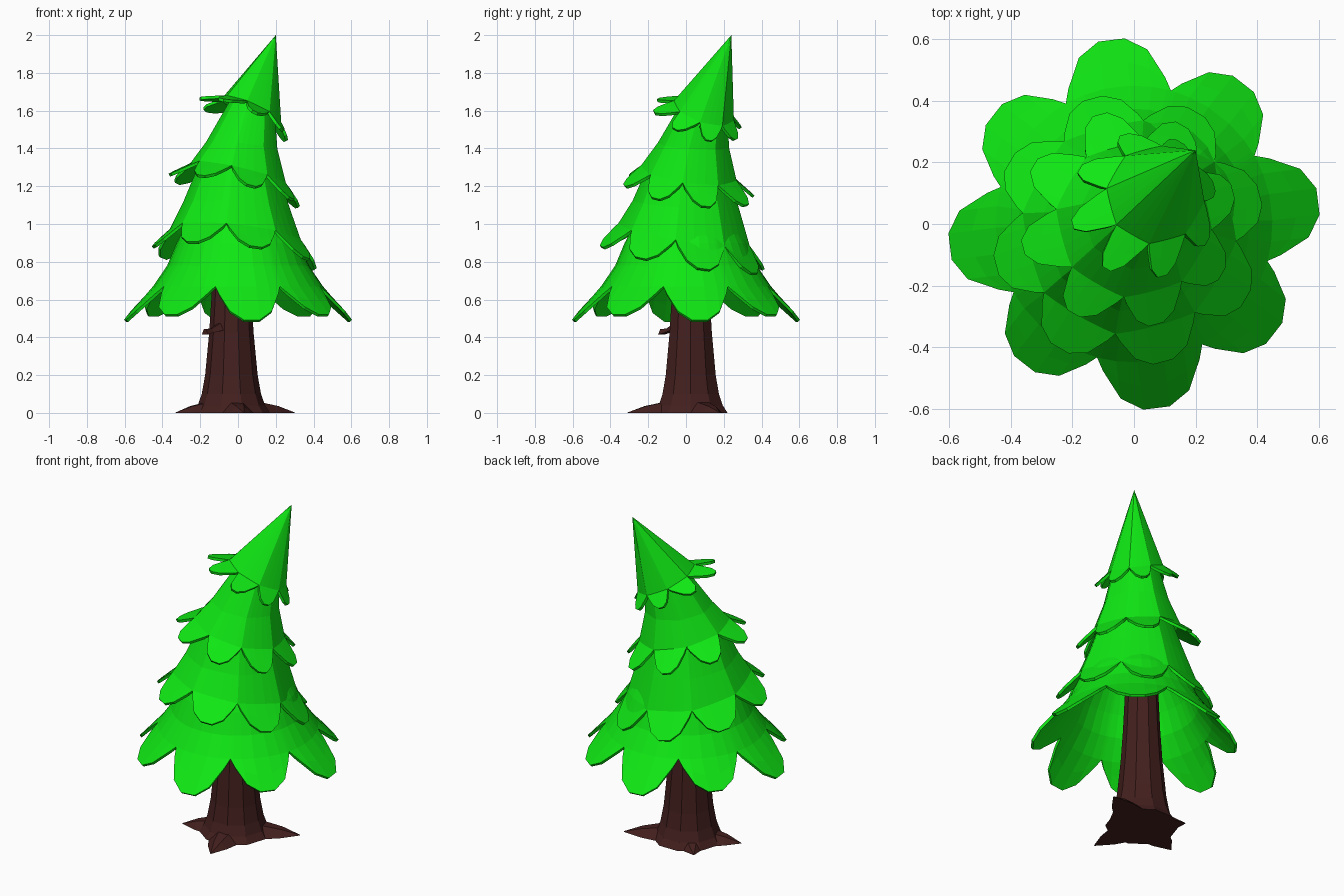
import bpy, bmesh
from math import cos, sin, pi, radians
from mathutils import Vector

if "Cube" in bpy.data.objects:
    bpy.data.objects.remove(bpy.data.objects["Cube"])


def material(name, color):
    m = bpy.data.materials.new(name)
    m.diffuse_color = color
    m.use_nodes = True
    m.node_tree.nodes["Principled BSDF"].inputs["Base Color"].default_value = m.diffuse_color
    return m


GREEN = material("needles", (0.005, 0.80, 0.007, 1))
BROWN = material("bark", (0.055, 0.014, 0.013, 1))


def finish(bm, name, mat):
    bmesh.ops.remove_doubles(bm, verts=bm.verts, dist=0.0005)
    bmesh.ops.recalc_face_normals(bm, faces=bm.faces)
    me = bpy.data.meshes.new(name)
    bm.to_mesh(me)
    bm.free()
    ob = bpy.data.objects.new(name, me)
    bpy.context.collection.objects.link(ob)
    me.materials.append(mat)
    return ob


COLS = [-1, -0.92, -0.65, -0.25, 0.25, 0.65, 0.92, 1]
STEP = pi / 4


def tier(name, rings, tip, slope, turn, bulge, alternate=1.0):
    """Eight-sided skirt. rings: (x, y, z, radius), top to notch; tip: the same for the lobe ends."""
    bm = bmesh.new()
    nx, ny, nz, nr = rings[-1]

    def tilt(p, k):
        p.z -= k * (slope[0] * (p.x - nx) + slope[1] * (p.y - ny))
        return p

    for i in range(8):
        a = radians(turn) + i * STEP
        out, side = Vector((cos(a), sin(a), 0)), Vector((-sin(a), cos(a), 0))
        long = 1 if i % 2 == 0 else alternate
        grid = []
        for j, (x, y, z, r) in enumerate(rings):
            k = j / (len(rings) - 1)
            flat = r * cos(STEP / 2)
            row = []
            for t in COLS:
                d = flat + bulge * (r - flat) * (1 - t * t)
                p = Vector((x, y, z)) + out * d + side * t * r * sin(STEP / 2)
                row.append(tilt(p, k))
            grid.append(row)
        # hanging rounded lobe, halfway row and end row
        flat = nr * cos(STEP / 2)
        for f in (0.5, 1.0):
            row = []
            for t in COLS:
                d = (1 - abs(t) ** 3) * f * long
                c = Vector((nx, ny, nz)).lerp(Vector(tip[:3]), d)
                rad = flat + bulge * (nr - flat) * (1 - t * t) * (1 - d) + (tip[3] - flat) * d
                row.append(tilt(c + out * rad + side * t * nr * sin(STEP / 2), 1))
            grid.append(row)
        vs = [[bm.verts.new(p) for p in row] for row in grid]
        for u, l in zip(vs, vs[1:]):
            for c in range(len(COLS) - 1):
                bm.faces.new((u[c], l[c], l[c + 1], u[c + 1]))
    bmesh.ops.remove_doubles(bm, verts=bm.verts, dist=0.0005)
    bmesh.ops.dissolve_degenerate(bm, edges=bm.edges, dist=0.0005)
    # make normals point outwards before thickening inwards
    bm.normal_update()
    for f in bm.faces:
        if f.normal.z < 0 and f.normal.dot(f.calc_center_median() - Vector((nx, ny, nz))) < 0:
            f.normal_flip()
    ob = finish(bm, name, GREEN)
    s = ob.modifiers.new("thickness", 'SOLIDIFY')
    s.thickness = 0.016
    s.offset = -1
    return ob


# Foliage, bottom to top, leaning towards +x +y
tier("foliage_bottom", [(0, 0, 1.02, 0.26), (0, 0, 0.90, 0.325), (0, 0, 0.78, 0.375), (0, 0, 0.67, 0.45)],
     (0, 0, 0.49, 0.605), (0, 0), 7, 1.0, 0.84)
tier("foliage_lower", [(0, 0.01, 1.36, 0.19), (-0.01, 0, 1.1, 0.285), (-0.015, -0.01, 0.945, 0.35)],
     (-0.02, -0.02, 0.82, 0.445), (0.10, 0.16), 15, 0.35)
tier("foliage_upper", [(0.075, 0.10, 1.66, 0.115), (0.02, 0.04, 1.42, 0.19), (0, 0.015, 1.27, 0.255)],
     (-0.02, 0.015, 1.175, 0.355), (0.22, 0.13), 15, 0.3)
tier("foliage_top", [(0.2, 0.24, 2.0, 0.0), (0.07, 0.095, 1.60, 0.16)],
     (0.03, 0.06, 1.53, 0.24), (0.42, 0.28), 15, 0.2)

# Trunk
CX, CY, N = -0.035, 0.025, 10
bm = bmesh.new()
rings = []
for z, r in ((0, 0.205), (0.04, 0.178), (0.10, 0.157), (0.20, 0.139), (0.42, 0.118), (0.62, 0.105), (0.95, 0.09)):
    rings.append([bm.verts.new((CX + r * cos(2 * pi * i / N), CY + r * sin(2 * pi * i / N), z)) for i in range(N)])
for a, b in zip(rings, rings[1:]):
    for i in range(N):
        bm.faces.new((a[i], a[(i + 1) % N], b[(i + 1) % N], b[i]))
bm.faces.new(rings[0][::-1])
bm.faces.new(rings[-1])
finish(bm, "trunk", BROWN)


def spike(name, start, end, width, height, end_scale=0.0):
    """Tapered wedge with a ridge on top."""
    start, end = Vector(start), Vector(end)
    d = (end - start).normalized()
    side = d.cross(Vector((0, 0, 1))).normalized()
    bm = bmesh.new()
    sections = []
    for p, k in ((start, 1), (start.lerp(end, 0.6), 0.55), (end, max(end_scale, 0.03))):
        sections.append([bm.verts.new(p + side * u * width * k + Vector((0, 0, w * height * k)))
                         for u, w in ((-1, 0), (-0.35, 1), (0.35, 1), (1, 0))])
    for a, b in zip(sections, sections[1:]):
        for i in range(4):
            bm.faces.new((a[i], a[(i + 1) % 4], b[(i + 1) % 4], b[i]))
    bm.faces.new(sections[0])
    bm.faces.new(sections[-1][::-1])
    finish(bm, name, BROWN)


# Roots spreading on the ground
for i, (x, y) in enumerate([(0.30, 0.18), (-0.33, -0.07), (0.03, -0.31), (-0.2, 0.21)]):
    start = Vector((CX, CY, 0)).lerp(Vector((x, y, 0)), 0.3)
    spike("root_%d" % (i + 1), start, (x, y, 0), 0.11, 0.065)

# Broken branch stub on the trunk
spike("branch_stub", (-0.09, -0.05, 0.44), (-0.175, -0.13, 0.415), 0.035, 0.04, 0.7)
